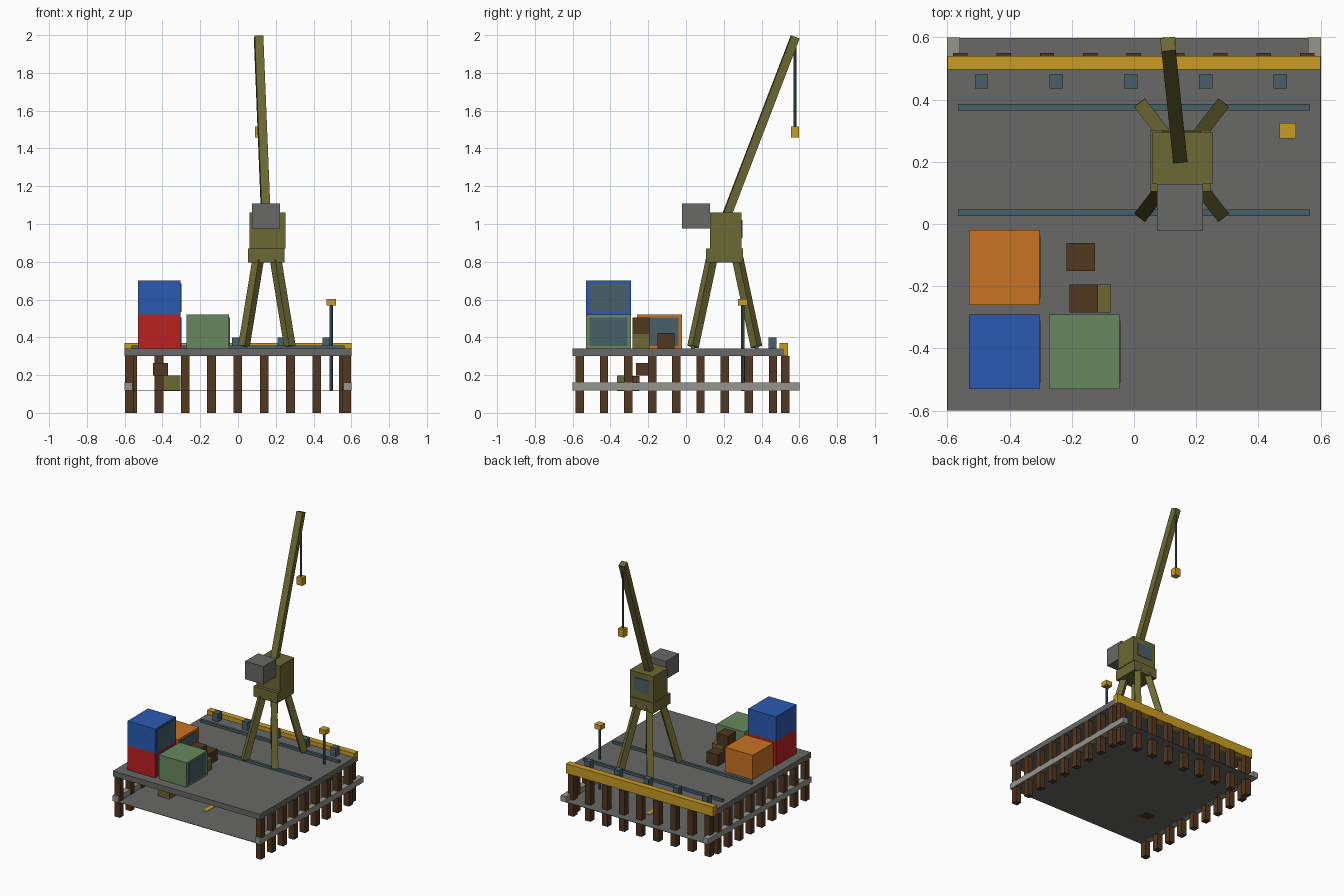
import bpy, bmesh
from mathutils import Vector

if "Cube" in bpy.data.objects:
    bpy.data.objects.remove(bpy.data.objects["Cube"])


def colour(name, r, g, b):
    m = bpy.data.materials.new(name)
    m.diffuse_color = (r, g, b, 1)
    m.use_nodes = True
    m.node_tree.nodes["Principled BSDF"].inputs["Base Color"].default_value = m.diffuse_color
    return m


CONCRETE = colour("concrete grey", .14, .14, .135)
PALE = colour("pale grey", .30, .30, .27)
YELLOW = colour("safety yellow", .58, .33, .016)
ORANGE = colour("orange", .58, .17, .016)
BLUE = colour("blue", .024, .105, .45)
RED = colour("red", .50, .015, .015)
GREEN = colour("sage green", .14, .25, .115)
OLIVE = colour("olive", .15, .14, .034)
WOOD = colour("dark wood", .084, .038, .015)
STEEL = colour("blue steel", .065, .115, .14)


def finish(name, bm, mat):
    bmesh.ops.recalc_face_normals(bm, faces=bm.faces)
    me = bpy.data.meshes.new(name)
    bm.to_mesh(me)
    bm.free()
    me.materials.append(mat)
    ob = bpy.data.objects.new(name, me)
    bpy.context.collection.objects.link(ob)
    return ob


def box(name, x, y, z, mat):
    """Block given by its (low, high) extent on each axis."""
    bm = bmesh.new()
    bmesh.ops.create_cube(bm, size=1)
    for v in bm.verts:
        v.co = [(a + b) / 2 + c * (b - a) for c, (a, b) in zip(v.co, (x, y, z))]
    return finish(name, bm, mat)


def span(c, w):
    return (c - w / 2, c + w / 2)


def beam(name, a, b, w, mat, sides=4):
    """Straight bar between two points; four sides gives a square bar."""
    a, b = Vector(a), Vector(b)
    d = b - a
    bm = bmesh.new()
    if sides == 4:
        bmesh.ops.create_cube(bm, size=1)
        bmesh.ops.scale(bm, vec=(w, w, d.length), verts=bm.verts)
    else:
        bmesh.ops.create_cone(bm, cap_ends=True, segments=sides, radius1=w / 2,
                              radius2=w / 2, depth=d.length)
    ob = finish(name, bm, mat)
    ob.rotation_mode = 'QUATERNION'
    ob.rotation_quaternion = d.to_track_quat('Z', 'Y')
    ob.location = (a + b) / 2
    return ob


# Quay deck, edge beam and lower floor
box("deck", (-.6, .6), (-.6, .52), (.30, .34), CONCRETE)
box("edge_beam", (-.6, .6), (.496, .54), (.30, .37), YELLOW)
box("lower_floor", (-.598, .598), (-.598, .598), (.118, .121), CONCRETE)
for y in (-.3, .03, .36):
    box("floor_dash", (-.015, .015), span(y, .17), (.121, .124), YELLOW)

# Piles along both sides and the back, with side walers
for s in (-1, 1):
    for i in range(9):
        box("side_pile", span(s * .576, .044), span(-.562 + .1278 * i, .044), (0, .30), WOOD)
    box("waler", span(s * .58, .042), (-.6, .6), (.118, .16), PALE)
for i in range(9):
    box("back_pile", span(-.558 + .1393 * i, .046), (.503, .549), (0, .30), WOOD)

# Crane tracks and bollards
for y in (.036, .375):
    box("crane_track", (-.565, .565), span(y, .02), (.34, .358), STEEL)
for i in range(5):
    box("bollard", span(-.49 + .24 * i, .043), span(.458, .044), (.34, .40), STEEL)

# Lamp post
beam("lamp_post", (.494, .30, .117), (.494, .30, .58), .017, STEEL, 8)
box("lamp_head", span(.494, .052), span(.30, .05), (.568, .603), YELLOW)

# Crane legs, house and counterweight
CX, CY = .153, .205
for sx in (-1, 1):
    for sy in (-1, 1):
        beam("crane_leg", (CX + sx * .122, CY + sy * .168, .35),
             (CX + sx * .045, CY + sy * .068, .82), .044, OLIVE)
box("crane_base", (.053, .247), (.105, .302), (.795, .87), OLIVE)
box("crane_house", (.06, .252), (.128, .295), (.87, 1.062), OLIVE)
box("crane_window", (.09, .215), (.293, .299), (.925, 1.02), STEEL)
box("counterweight", (.074, .222), (-.022, .128), (.975, 1.108), CONCRETE)

# Boom, cable and hook block
beam("boom", (.149, .198, 1.0), (.109, .578, 1.99), .046, OLIVE)
beam("cable", (.11, .577, 1.50), (.11, .577, 1.96), .016, STEEL, 8)
box("hook_block", span(.112, .044), span(.577, .044), (1.457, 1.515), YELLOW)


# Containers with a framed end panel
def container(name, x, y, z, mat):
    box(name, (x, x + .226), (y, y + .24), (z, z + .18), mat)
    box(name + "_panel", (x + .224, x + .23), (y + .02, y + .22), (z + .015, z + .165), STEEL)


container("red_container", -.53, -.53, .34, RED)
container("blue_container", -.53, -.53, .52, BLUE)
container("green_container", -.273, -.53, .34, GREEN)
container("orange_container", -.53, -.26, .34, ORANGE)

# Crates on the deck and on the lower floor
for x, y, z, w, h, mat in (
        (-.171, -.106, .34, .091, .083, WOOD), (-.12, -.239, .34, .091, .083, OLIVE),
        (-.161, -.239, .423, .091, .083, WOOD), (-.35, -.325, .117, .092, .08, OLIVE),
        (-.352, -.28, .117, .08, .078, WOOD), (-.41, -.23, .197, .08, .068, WOOD)):
    box("crate", span(x, w), span(y, w * .99 if z > .3 else w * .85), (z, z + h), mat)
